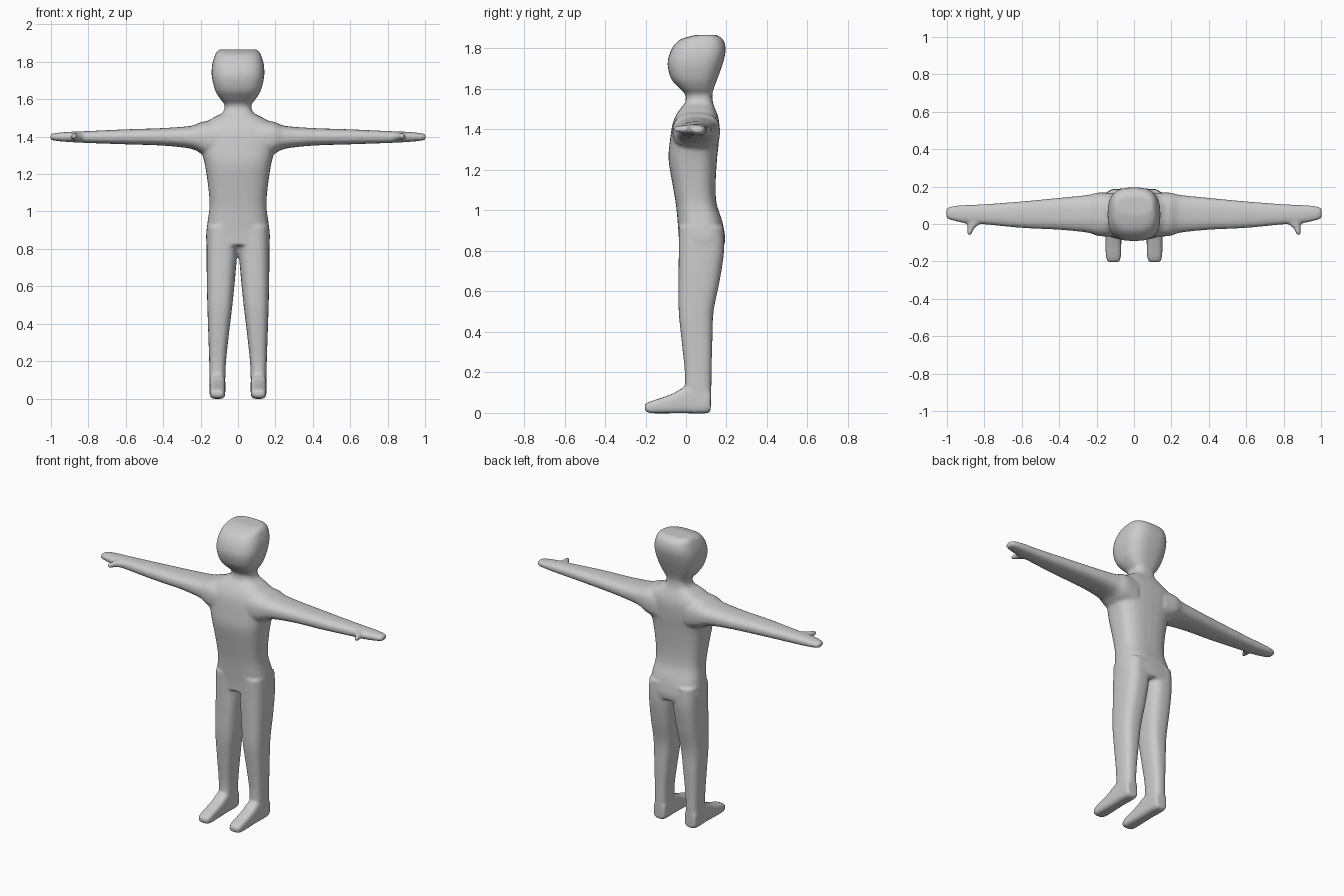
import bpy, bmesh, math
from mathutils import Vector

bm = bmesh.new()
SIDES, STEPS = 32, 5


def spline(rings):
    """Catmull-Rom interpolation between section rings."""
    out = []
    for i in range(len(rings) - 1):
        p0, p1 = rings[max(i - 1, 0)], rings[i]
        p2, p3 = rings[i + 1], rings[min(i + 2, len(rings) - 1)]
        for s in range(STEPS):
            t = s / STEPS
            out.append([0.5 * (2 * b + (c - a) * t + (2 * a - 5 * b + 4 * c - d) * t * t
                               + (3 * b - a - 3 * c + d) * t ** 3)
                        for a, b, c, d in zip(p0, p1, p2, p3)])
    out.append(list(rings[-1]))
    return out


def loft(axis, rings, power, side=1):
    """Closed tube; each ring is (position, low u, high u, low v, high v)."""
    loops = []
    for p, u0, u1, v0, v1 in spline(rings):
        loop = []
        for k in range(SIDES):
            a = 2 * math.pi * k / SIDES
            c, s = math.cos(a), math.sin(a)
            u = (u0 + u1) / 2 + (u1 - u0) / 2 * math.copysign(abs(c) ** (2 / power), c)
            v = (v0 + v1) / 2 + (v1 - v0) / 2 * math.copysign(abs(s) ** (2 / power), s)
            co = {'x': (p, u, v), 'y': (u, p, v), 'z': (u, v, p)}[axis]
            loop.append(bm.verts.new(Vector((co[0] * side, co[1], co[2]))))
        loops.append(loop)
    for a, b in zip(loops, loops[1:]):
        for k in range(SIDES):
            n = (k + 1) % SIDES
            bm.faces.new((a[k], a[n], b[n], b[k]))
    bm.faces.new(loops[0])
    bm.faces.new(loops[-1])


# Torso, neck and head: z, half width, front y, back y
trunk = [(.82, .167, -.035, .188), (.87, .171, -.036, .193), (.95, .162, -.042, .178),
         (1.03, .152, -.05, .152), (1.12, .158, -.065, .146), (1.25, .177, -.086, .153),
         (1.34, .2, -.08, .162), (1.42, .215, -.068, .165), (1.465, .19, -.052, .158),
         (1.5, .135, -.03, .145), (1.53, .082, -.006, .134), (1.57, .072, -.003, .13),
         (1.605, .098, -.035, .138), (1.65, .123, -.073, .155), (1.72, .14, -.091, .18),
         (1.78, .139, -.079, .195), (1.825, .127, -.052, .192), (1.85, .116, -.015, .178),
         (1.867, .098, .05, .15)]
loft('z', [(z, -w, w, f, b) for z, w, f, b in trunk], 2.8)

# Limbs, built on both sides
leg = [(.92, .0, .166, -.036, .185), (.8, .003, .168, -.036, .188),
       (.65, .015, .167, -.037, .166), (.5, .03, .164, -.036, .136),
       (.35, .048, .159, -.021, .13), (.2, .064, .154, -.006, .126),
       (.1, .068, .152, -.006, .125), (.01, .07, .15, 0, .122)]
foot = [(.122, .075, .147, .01, .1), (.1, .068, .152, -.002, .12), (0, .068, .152, -.002, .128),
        (-.06, .068, .152, -.002, .098), (-.12, .068, .152, -.002, .075),
        (-.175, .07, .15, -.001, .057), (-.204, .08, .14, .01, .043)]
arm = [(.1, -.068, .165, 1.27, 1.49), (.19, -.064, .168, 1.305, 1.48),
       (.25, -.046, .155, 1.335, 1.458), (.4, -.031, .14, 1.352, 1.446),
       (.6, -.021, .121, 1.359, 1.439), (.8, -.002, .106, 1.366, 1.43),
       (.9, .004, .102, 1.371, 1.426), (.96, .016, .097, 1.376, 1.421),
       (.99, .024, .091, 1.38, 1.417), (1.004, .034, .082, 1.386, 1.411)]
thumb = [(.03, .8, .885, 1.38, 1.422), (0, .825, .89, 1.38, 1.422),
         (-.02, .85, .89, 1.383, 1.42), (-.045, .864, .892, 1.386, 1.417),
         (-.06, .87, .89, 1.39, 1.413)]
for side in (1, -1):
    loft('z', leg, 2.8, side)
    loft('y', foot, 3.6, side)
    loft('x', arm, 2.5, side)
    loft('y', thumb, 2.2, side)

bmesh.ops.recalc_face_normals(bm, faces=bm.faces)
mesh = bpy.data.meshes.new("body")
bm.to_mesh(mesh)
bm.free()
body = bpy.data.objects.new("body", mesh)
bpy.context.collection.objects.link(body)

# Fuse the parts into one smooth skin
remesh = body.modifiers.new("fuse", 'REMESH')
remesh.mode = 'VOXEL'
remesh.voxel_size = 0.008
remesh.use_smooth_shade = True
smooth = body.modifiers.new("soften", 'SMOOTH')
smooth.factor = 0.5
smooth.iterations = 8

grey = bpy.data.materials.new("plain grey")
grey.diffuse_color = (0.6, 0.6, 0.6, 1)
mesh.materials.append(grey)
for p in mesh.polygons:
    p.use_smooth = True
